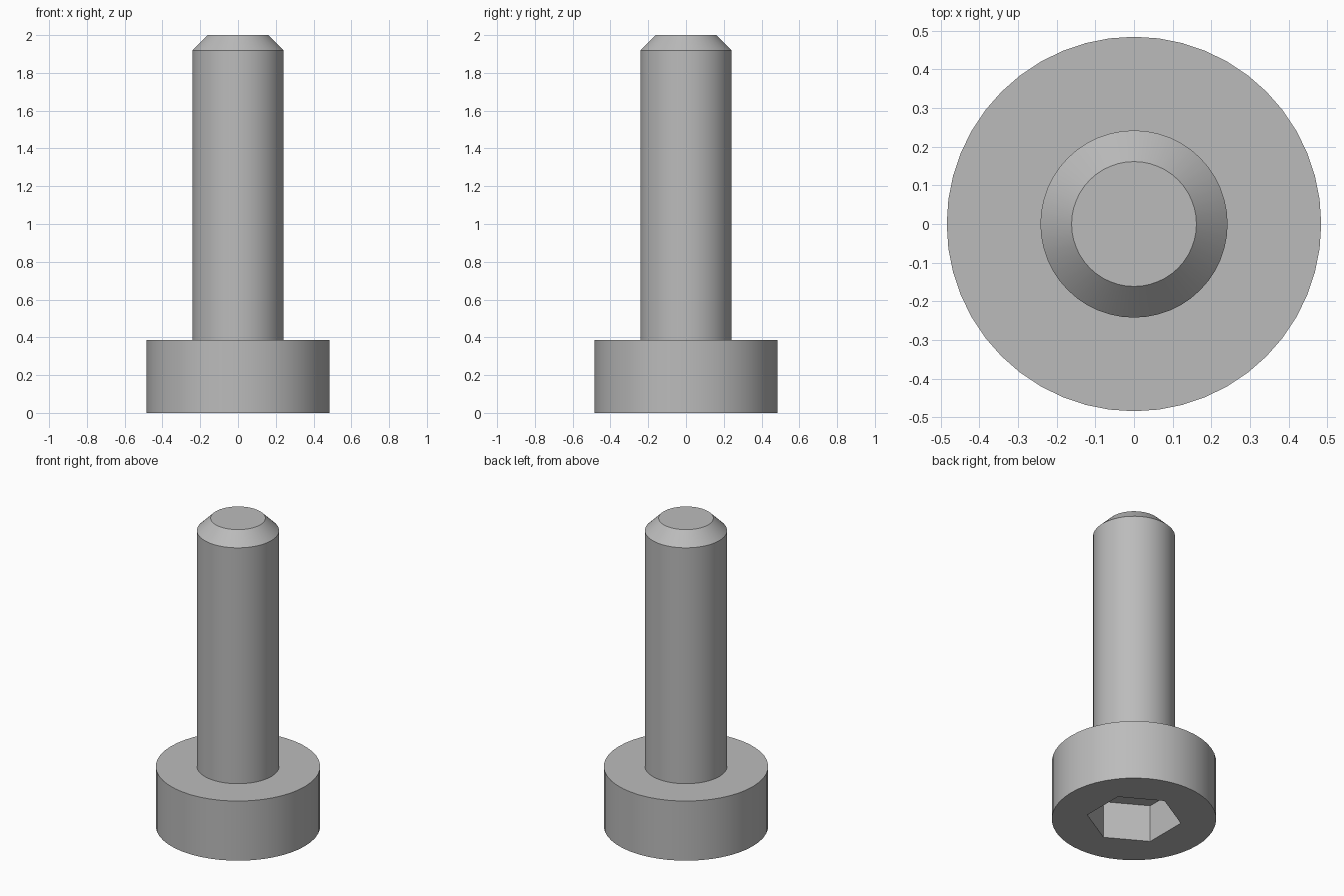
import bpy
import bmesh
from math import cos, sin, radians

SEGMENTS = 48
D = 0.484            # shank diameter
HEAD_TOP = 0.8 * D
SOCKET_DEPTH = D / 2

if "Cube" in bpy.data.objects:
    bpy.data.objects.remove(bpy.data.objects["Cube"])

# Plain grey metal
steel = bpy.data.materials.new("grey steel")
steel.use_nodes = True
colour = (0.5, 0.5, 0.5, 1)
steel.diffuse_color = colour
steel.node_tree.nodes["Principled BSDF"].inputs["Base Color"].default_value = colour


def ring(bm, radius, z, sides, start=0):
    turn = 360 / sides
    return [bm.verts.new((radius * cos(radians(start + i * turn)),
                          radius * sin(radians(start + i * turn)), z))
            for i in range(sides)]


def bridge(bm, low, high):
    for i in range(len(low)):
        j = (i + 1) % len(low)
        bm.faces.new((low[i], low[j], high[j], high[i]))


def finish(bm, name):
    bmesh.ops.recalc_face_normals(bm, faces=bm.faces)
    mesh = bpy.data.meshes.new(name)
    bm.to_mesh(mesh)
    bm.free()
    obj = bpy.data.objects.new(name, mesh)
    bpy.context.collection.objects.link(obj)
    mesh.materials.append(steel)
    return obj


def turned(bm, profile):
    """Stack rings along z and close both ends."""
    rings = [ring(bm, r, z, SEGMENTS) for r, z in profile]
    for low, high in zip(rings, rings[1:]):
        bridge(bm, low, high)
    bm.faces.new(rings[0])
    bm.faces.new(rings[-1])


# Bolt body: head, shank and chamfered tip in one closed solid
bm = bmesh.new()
turned(bm, [(D, 0), (D, HEAD_TOP), (D / 2, HEAD_TOP),
            (D / 2, 2 - D / 6), (D / 3, 2)])
bolt = finish(bm, "bolt")

# Hexagonal key socket cut into the underside of the head
bm = bmesh.new()
low = ring(bm, D / 2 / cos(radians(30)), -0.1, 6, 30)
high = ring(bm, D / 2 / cos(radians(30)), SOCKET_DEPTH, 6, 30)
bridge(bm, low, high)
bm.faces.new(low)
bm.faces.new(high)
cutter = finish(bm, "socket_cutter")
cutter.hide_render = True
cutter.hide_set(True)

cut = bolt.modifiers.new("socket", "BOOLEAN")
cut.operation = "DIFFERENCE"
cut.solver = "EXACT"
cut.object = cutter

# Bake the cut, then smooth the round sides and keep the rims sharp
bpy.context.view_layer.objects.active = bolt
bolt.select_set(True)
bpy.ops.object.modifier_apply(modifier=cut.name)
bpy.data.objects.remove(cutter)
bpy.ops.object.shade_smooth_by_angle(angle=radians(30))
